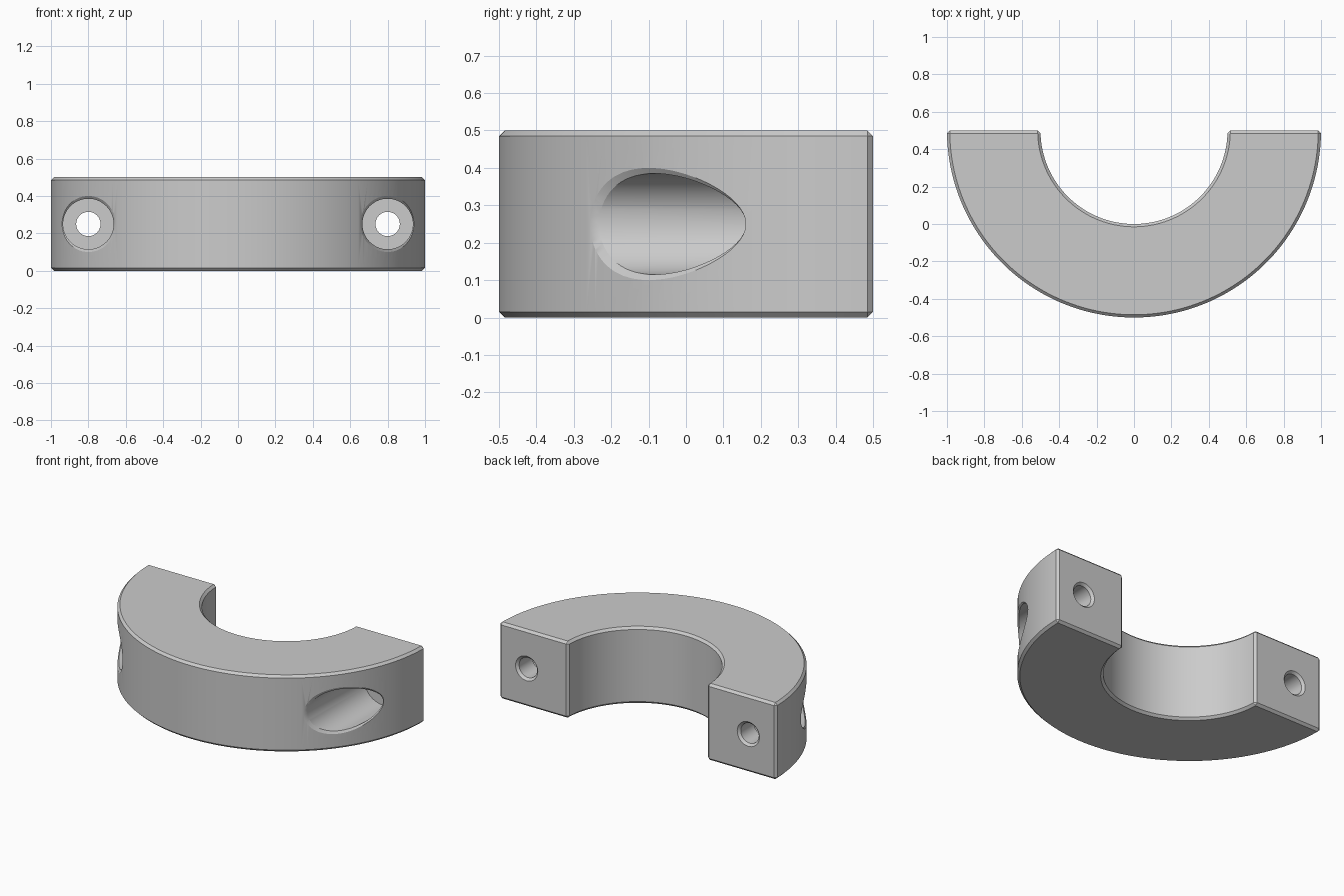
import bpy, bmesh
from math import sin, cos, pi, sqrt

cube = bpy.data.objects.get("Cube")
if cube:
    bpy.data.objects.remove(cube)

OUTER, INNER, HEIGHT, BACK = 1.0, 0.5, 0.5, 0.5
CHAMFER = 0.015
HOLE_X, HOLE_Z = 0.8, HEIGHT / 2
BORE, FLOOR, BOLT = 0.135, 0.35, 0.065
SIDES = 64

steel = bpy.data.materials.new("plain grey")
steel.use_nodes = True
grey = (0.6, 0.6, 0.6, 1)
steel.diffuse_color = grey
steel.node_tree.nodes["Principled BSDF"].inputs["Base Color"].default_value = grey


def make_object(name, bm):
    bmesh.ops.recalc_face_normals(bm, faces=bm.faces)
    mesh = bpy.data.meshes.new(name)
    bm.to_mesh(mesh)
    bm.free()
    mesh.materials.append(steel)
    obj = bpy.data.objects.new(name, mesh)
    bpy.context.collection.objects.link(obj)
    return obj


def loft(name, rings):
    """Skin a list of equal rings into a closed solid."""
    bm = bmesh.new()
    rows = [[bm.verts.new(p) for p in ring] for ring in rings]
    for a, b in zip(rows, rows[1:]):
        for i in range(SIDES):
            j = (i + 1) % SIDES
            bm.faces.new((a[i], a[j], b[j], b[i]))
    bm.faces.new(rows[0])
    bm.faces.new(rows[-1])
    return make_object(name, bm)


def surface_y(x):
    return BACK - sqrt(OUTER ** 2 - x ** 2)


def bore_cutter(side):
    """Counterbore whose chamfered mouth follows the curved outer wall."""
    outside, mouth, throat, floor = [], [], [], []
    for i in range(SIDES):
        c, s = cos(2 * pi * i / SIDES), sin(2 * pi * i / SIDES)
        x, z = HOLE_X + BORE * c, HOLE_Z + BORE * s
        slant = sqrt(OUTER ** 2 - x ** 2)  # shrinks the rim on steep wall
        rim_x = x + CHAMFER * c * slant
        rim_z = z + CHAMFER * s
        outside.append((side * rim_x, -1, rim_z))
        mouth.append((side * rim_x, surface_y(rim_x), rim_z))
        throat.append((side * x, surface_y(x) + CHAMFER, z))
        floor.append((side * x, FLOOR, z))
    return loft("bore_cutter", [outside, mouth, throat, floor])


def bolt_cutter(side):
    """Through hole with a chamfer at the flat end face."""
    profile = [(BOLT, FLOOR - 0.05), (BOLT, BACK - CHAMFER),
               (BOLT + CHAMFER, BACK), (BOLT + CHAMFER, BACK + 0.1)]
    return loft("bolt_cutter", [
        [(side * HOLE_X + r * cos(2 * pi * i / SIDES), y,
          HOLE_Z + r * sin(2 * pi * i / SIDES)) for i in range(SIDES)]
        for r, y in profile])


# Half ring body: arc outline extruded upwards
ARC = 90
bm = bmesh.new()
outline = [(OUTER, k) for k in range(ARC + 1)] + [(INNER, k) for k in range(ARC, -1, -1)]
base = bm.faces.new([bm.verts.new((r * cos(pi * k / ARC), BACK - r * sin(pi * k / ARC), 0))
                     for r, k in outline])
top = bmesh.ops.extrude_face_region(bm, geom=[base])["geom"]
bmesh.ops.translate(bm, vec=(0, 0, HEIGHT),
                    verts=[v for v in top if isinstance(v, bmesh.types.BMVert)])
body = make_object("half_collar", bm)

bpy.ops.object.select_all(action="DESELECT")
bpy.context.view_layer.objects.active = body
body.select_set(True)

# Chamfer every sharp edge
bevel = body.modifiers.new("chamfer", "BEVEL")
bevel.width = CHAMFER
bevel.segments = 1
bevel.limit_method = "ANGLE"
bpy.ops.object.modifier_apply(modifier=bevel.name)

# Cut both screw holes
for side in (-1, 1):
    for cutter in (bore_cutter(side), bolt_cutter(side)):
        cut = body.modifiers.new("cut", "BOOLEAN")
        cut.operation = "DIFFERENCE"
        cut.solver = "EXACT"
        cut.object = cutter
        bpy.ops.object.modifier_apply(modifier=cut.name)
        bpy.data.objects.remove(cutter)

bpy.ops.object.shade_smooth_by_angle(angle=pi / 7)
